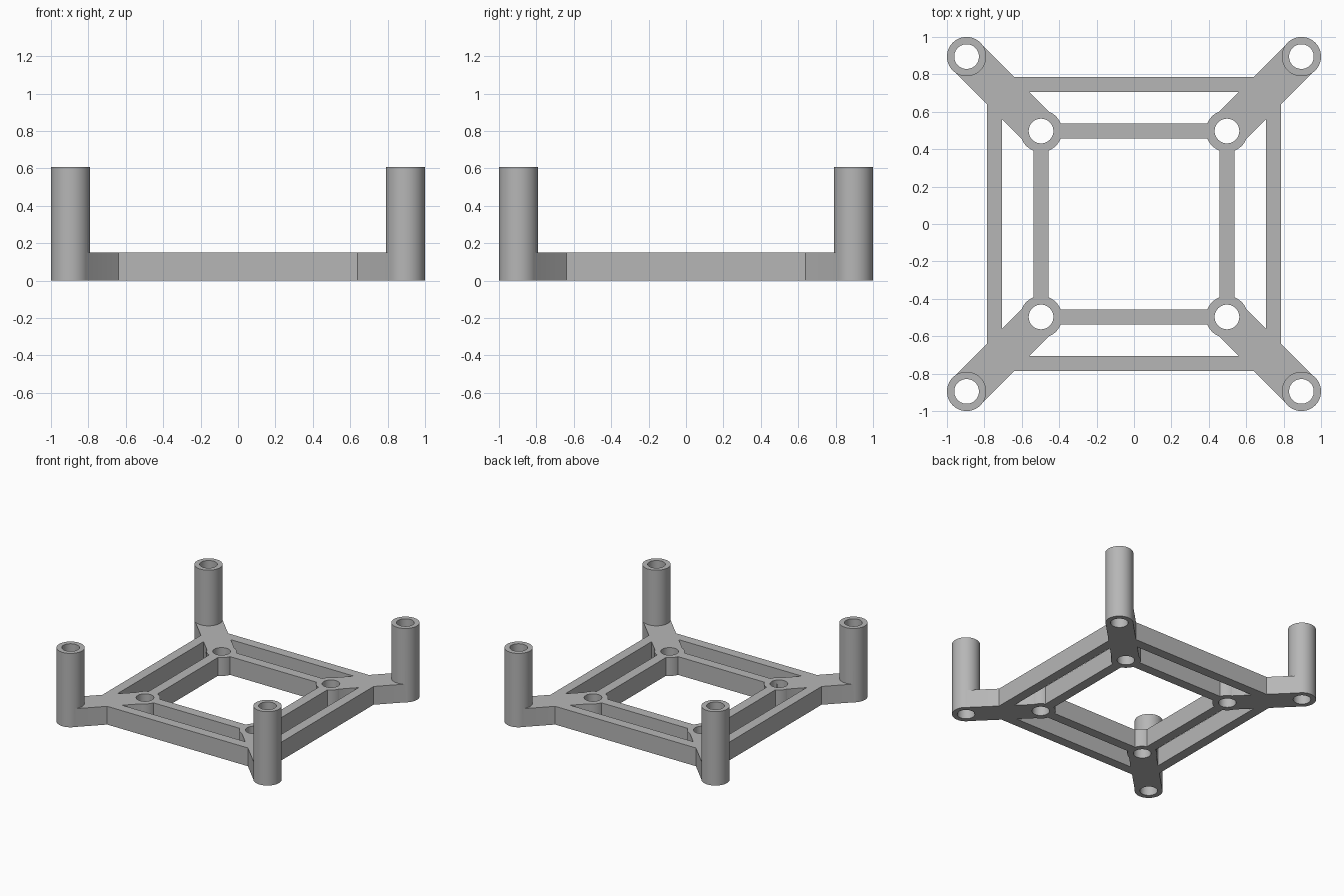
import bpy
import math

if "Cube" in bpy.data.objects:
    bpy.data.objects.remove(bpy.data.objects["Cube"], do_unlink=True)

PLATE = 0.15      # frame thickness
POST = 0.607      # post height
POST_AT, BOSS_AT, RAIL_AT = 0.895, 0.497, 0.745
CORNERS = [(sx, sy) for sx in (-1, 1) for sy in (-1, 1)]

grey = bpy.data.materials.new("plain grey")
grey.use_nodes = True
grey.diffuse_color = (0.47, 0.47, 0.47, 1)
grey.node_tree.nodes["Principled BSDF"].inputs["Base Color"].default_value = grey.diffuse_color


def bar(name, x, y, length, width, angle):
    bpy.ops.mesh.primitive_cube_add(size=1, location=(x, y, PLATE / 2), rotation=(0, 0, angle))
    ob = bpy.context.object
    ob.name = name
    ob.scale = (length, width, PLATE)
    return ob


def cylinder(name, x, y, radius, bottom, top):
    bpy.ops.mesh.primitive_cylinder_add(vertices=64, radius=radius, depth=top - bottom,
                                        location=(x, y, (top + bottom) / 2))
    bpy.context.object.name = name
    return bpy.context.object


def combine(body, tool, operation):
    mod = body.modifiers.new(operation, 'BOOLEAN')
    mod.operation = operation
    mod.solver = 'EXACT'
    mod.object = tool
    bpy.context.view_layer.objects.active = body
    bpy.ops.object.modifier_apply(modifier=mod.name)
    bpy.data.objects.remove(tool, do_unlink=True)


# Outer and inner square rails
solids = []
for i in range(4):
    a = i * math.pi / 2
    dx, dy = math.sin(a), -math.cos(a)
    solids.append(bar("outer_rail", dx * RAIL_AT, dy * RAIL_AT, 2 * RAIL_AT - 0.07, 0.08, a))
    solids.append(bar("inner_rail", dx * BOSS_AT, dy * BOSS_AT, 2 * BOSS_AT, 0.08, a))

# Diagonal arms, round bosses and corner posts
holes = []
mid = (POST_AT + BOSS_AT) / 2
for sx, sy in CORNERS:
    solids.append(bar("arm", sx * mid, sy * mid, (POST_AT - BOSS_AT) * math.sqrt(2),
                      0.206, sx * sy * math.pi / 4))
    solids.append(cylinder("boss", sx * BOSS_AT, sy * BOSS_AT, 0.112, 0, PLATE))
    solids.append(cylinder("post", sx * POST_AT, sy * POST_AT, 0.105, 0, POST))
    for at in (BOSS_AT, POST_AT):
        holes.append(cylinder("hole", sx * at, sy * at, 0.066, -0.1, POST + 0.1))

# Fuse everything into one frame and drill the holes
frame = solids[0]
bpy.ops.object.select_all(action='DESELECT')
frame.select_set(True)
bpy.context.view_layer.objects.active = frame
bpy.ops.object.transform_apply(location=True, rotation=True, scale=True)
for solid in solids[1:]:
    combine(frame, solid, 'UNION')
for hole in holes:
    combine(frame, hole, 'DIFFERENCE')

frame.name = "mounting_frame"
frame.data.materials.clear()
frame.data.materials.append(grey)
bpy.ops.object.select_all(action='DESELECT')
frame.select_set(True)
bpy.context.view_layer.objects.active = frame
bpy.ops.object.shade_smooth_by_angle(angle=math.radians(30))
